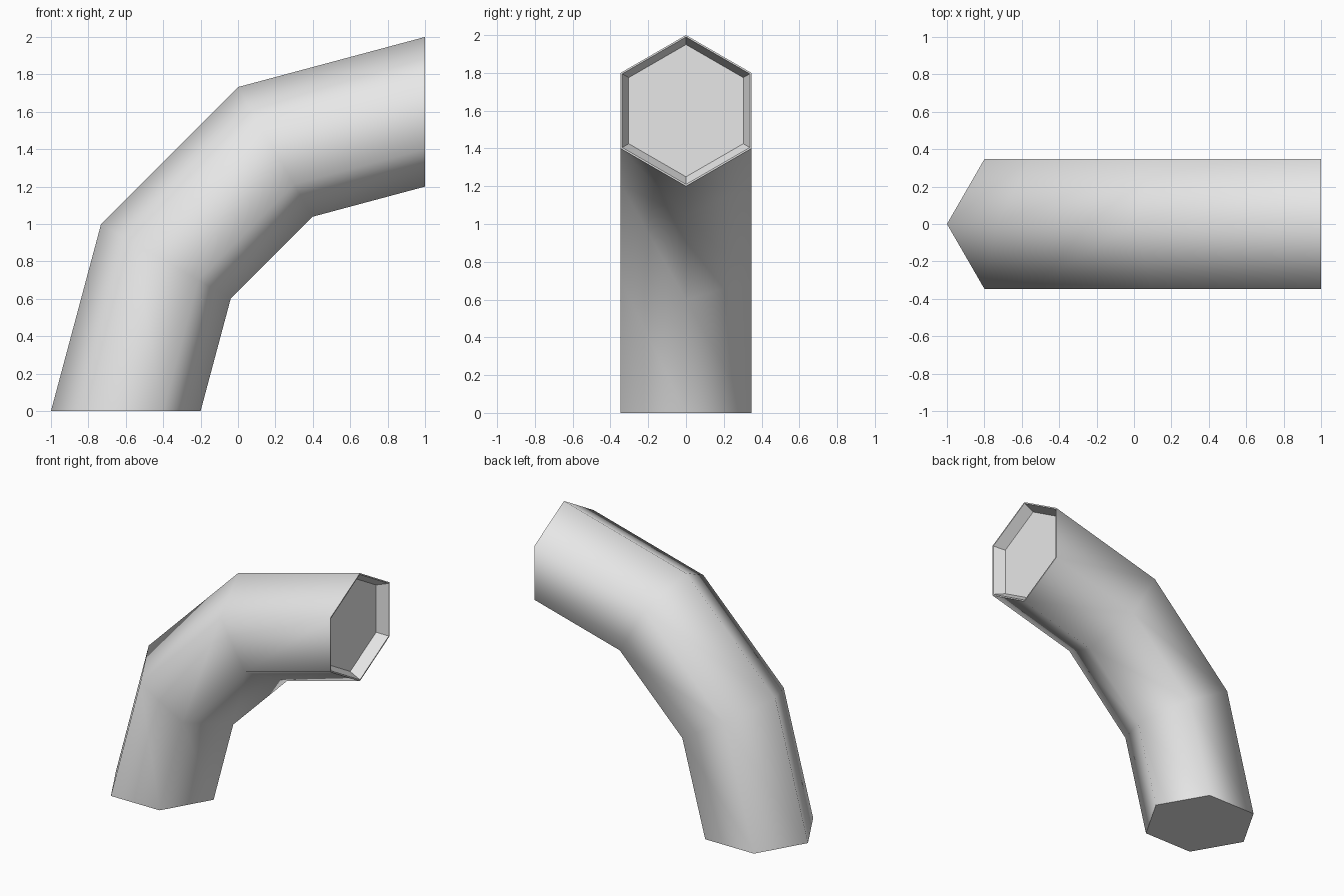
import bpy, bmesh
from math import sin, cos, pi, radians
from mathutils import Vector

cube = bpy.data.objects.get("Cube")
if cube:
    bpy.data.objects.remove(cube, do_unlink=True)

SIDES = 6
BEND_RADIUS = 1.6
TUBE_RADIUS = 0.4

grey = bpy.data.materials.new("light grey")
grey.use_nodes = True
colour = (0.8, 0.8, 0.8, 1)
grey.diffuse_color = colour
grey.node_tree.nodes["Principled BSDF"].inputs["Base Color"].default_value = colour

bm = bmesh.new()


def ring(angle, radius, depth=0.0):
    """Hexagonal section of the bend, pushed back along the tube by depth."""
    out = Vector((-cos(angle), 0, sin(angle)))
    along = Vector((sin(angle), 0, cos(angle)))
    centre = Vector((1, 0, 0)) + out * BEND_RADIUS - along * depth
    side = Vector((0, 1, 0))
    turns = [2 * pi * i / SIDES for i in range(SIDES)]
    return [bm.verts.new(centre + radius * (out * cos(t) + side * sin(t)))
            for t in turns]


def bridge(a, b, smooth):
    for i in range(SIDES):
        j = (i + 1) % SIDES
        bm.faces.new((a[i], a[j], b[j], b[i])).smooth = smooth


# Outer tube: quarter bend in three straight segments
tube = [ring(radians(a), TUBE_RADIUS) for a in (0, 30, 60, 90)]
for a, b in zip(tube, tube[1:]):
    bridge(a, b, True)

# Closed base
bm.faces.new(tube[0])

# Thin rim, tapered recess and its floor at the open end
lip = ring(radians(90), 0.39)
floor = ring(radians(90), 0.35, 0.08)
bridge(tube[-1], lip, False)
bridge(lip, floor, False)
bm.faces.new(floor)

bmesh.ops.recalc_face_normals(bm, faces=bm.faces)
mesh = bpy.data.meshes.new("bent_pipe")
bm.to_mesh(mesh)
bm.free()
mesh.materials.append(grey)
pipe = bpy.data.objects.new("bent_pipe", mesh)
bpy.context.collection.objects.link(pipe)
